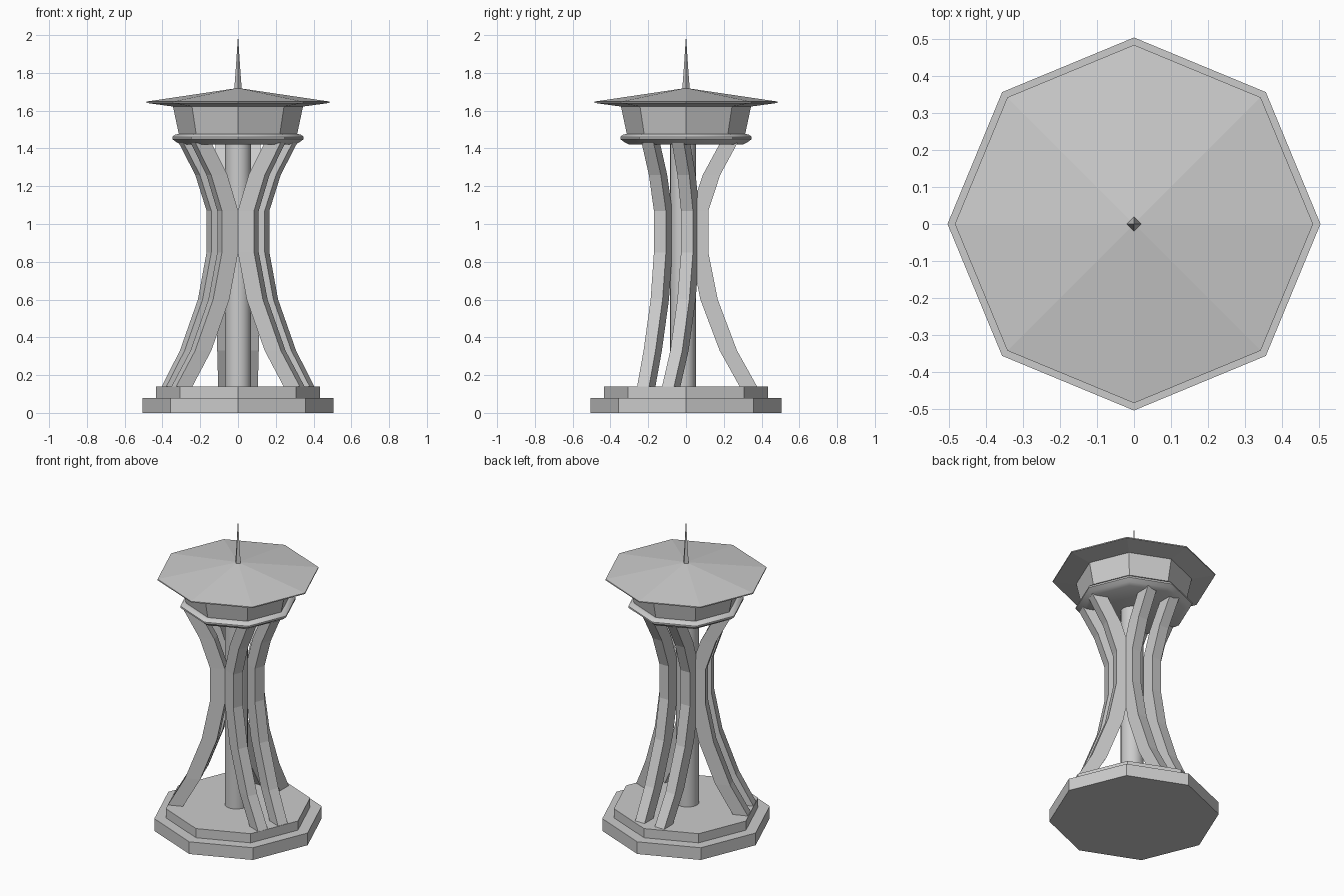
import bpy, bmesh
from math import sin, cos, radians, tau

if "Cube" in bpy.data.objects:
    bpy.data.objects.remove(bpy.data.objects["Cube"])

HUB_Y = -0.017  # the legs and core sit slightly towards the front


def finish(name, bm, smooth=None):
    bmesh.ops.recalc_face_normals(bm, faces=bm.faces)
    me = bpy.data.meshes.new(name)
    bm.to_mesh(me)
    bm.free()
    ob = bpy.data.objects.new(name, me)
    bpy.context.collection.objects.link(ob)
    if smooth:
        bpy.ops.object.select_all(action='DESELECT')
        ob.select_set(True)
        bpy.context.view_layer.objects.active = ob
        bpy.ops.object.shade_smooth_by_angle(angle=radians(smooth))
    return ob


def bridge(bm, a, b):
    n = len(a)
    for i in range(n):
        bm.faces.new((a[i], a[(i + 1) % n], b[(i + 1) % n], b[i]))


def lathe(name, profile, sides=8, y=0.0, smooth=None):
    """Stack of (radius, z) rings; radius 0 closes to a point."""
    bm = bmesh.new()
    prev = None
    for r, z in profile:
        if r == 0:
            tip = bm.verts.new((0, y, z))
            for i in range(sides):
                bm.faces.new((prev[i], prev[(i + 1) % sides], tip))
            prev = None
            break
        ring = [bm.verts.new((r * cos(tau * i / sides), y + r * sin(tau * i / sides), z))
                for i in range(sides)]
        if prev:
            bridge(bm, prev, ring)
        else:
            bm.faces.new(ring)
        prev = ring
    if prev:
        bm.faces.new(prev)
    return finish(name, bm, smooth)


# Stepped octagonal base
lathe("base_lower_step", [(0.505, 0), (0.505, 0.08)])
lathe("base_upper_step", [(0.435, 0.08), (0.435, 0.14)])

# Central core
lathe("core_column", [(0.069, 0.14), (0.069, 1.43)], 16, HUB_Y, smooth=40)

# Curved legs: outer radius, height, outer offset from the pair's centre line
LEG = [(0.393, 0.14, 0.105), (0.287, 0.33, 0.11), (0.185, 0.60, 0.11), (0.135, 0.85, 0.111),
       (0.135, 1.07, 0.111), (0.198, 1.26, 0.115), (0.29, 1.43, 0.12)]
DEPTH, WIDTH = 0.092, 0.068


def leg(name, angle, side):
    c, s = cos(radians(angle)), sin(radians(angle))
    bm = bmesh.new()
    prev = None
    for r, z, t in LEG:
        ring = []
        for rr, tt in ((r, t), (r, t - WIDTH), (r - DEPTH, t - WIDTH), (r - DEPTH, t)):
            tt *= side
            ring.append(bm.verts.new((rr * c - tt * s, HUB_Y + rr * s + tt * c, z)))
        if prev:
            bridge(bm, prev, ring)
        else:
            bm.faces.new(ring)
        prev = ring
    bm.faces.new(prev)
    finish(name, bm)


for place, angle in (("back", 90), ("front_left", 201.5), ("front_right", 338.5)):
    for label, side in (("a", 1), ("b", -1)):
        leg(f"{place}_leg_{label}", angle, side)

# Observation deck: rounded rim, flared cabin, wide roof
lathe("deck_rim", [(0.30, 1.42), (0.325, 1.432), (0.348, 1.45), (0.348, 1.46),
                   (0.335, 1.472), (0.315, 1.477)], smooth=40)
lathe("cabin", [(0.312, 1.47), (0.346, 1.63)])
lathe("roof", [(0.345, 1.622), (0.485, 1.641), (0.485, 1.648), (0, 1.72)])

# Spire
lathe("spire", [(0.02, 1.71), (0.012, 1.82), (0, 2.0)], 4)
